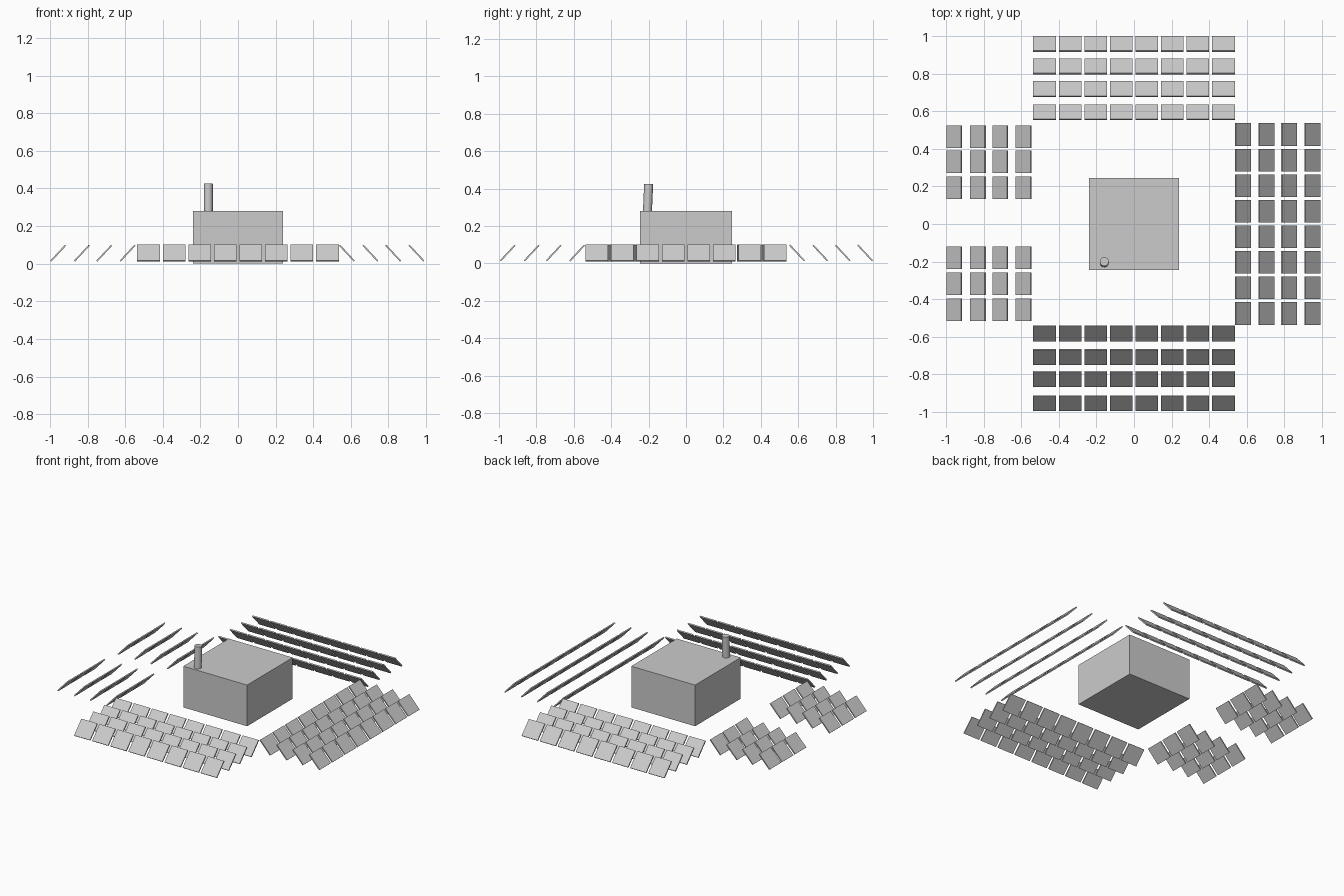
import bpy, math
from mathutils import Matrix

if "Cube" in bpy.data.objects:
    bpy.data.objects.remove(bpy.data.objects["Cube"])

PANEL = (0.12, 0.115, 0.008)   # width, slope length, thickness
TILT = math.radians(47)


def add_box(name, size, matrix):
    bpy.ops.mesh.primitive_cube_add(size=1)
    ob = bpy.context.object
    ob.name = name
    ob.data.transform(Matrix.Diagonal((*size, 1)))
    ob.matrix_world = matrix
    return ob


def mirror_field(name, angle, columns, rows):
    """Rows of tilted panels facing outward; built for -y, then turned about z."""
    turn = Matrix.Rotation(angle, 4, 'Z')
    for r, dist in enumerate(rows):
        for c, x in enumerate(columns):
            m = turn @ Matrix.Translation((x, -dist, 0.056)) @ Matrix.Rotation(TILT, 4, 'X')
            add_box(f"{name}_panel_{r + 1}_{c + 1}", PANEL, m)


# central building
add_box("building", (0.48, 0.49, 0.28), Matrix.Translation((0, 0, 0.14)))

# chimney on the roof, leaning very slightly
bpy.ops.mesh.primitive_cylinder_add(vertices=16, radius=0.024, depth=0.15,
                                    location=(-0.158, -0.203, 0.35),
                                    rotation=(math.radians(-2.5), 0, 0))
bpy.context.object.name = "chimney"
bpy.ops.object.shade_smooth_by_angle()

# panel fields: three full sides, and the left side with a central gap
full = [(i - 3.5) * 0.136 for i in range(8)]
gapped = [-0.465, -0.332, -0.193, 0.18, 0.318, 0.456]
mirror_field("front", 0, full, [0.582, 0.707, 0.825, 0.953])
mirror_field("right", math.pi / 2, full, [0.579, 0.704, 0.825, 0.949])
mirror_field("back", math.pi, full, [0.594, 0.718, 0.838, 0.958])
mirror_field("left", -math.pi / 2, gapped, [0.587, 0.711, 0.83, 0.956])
